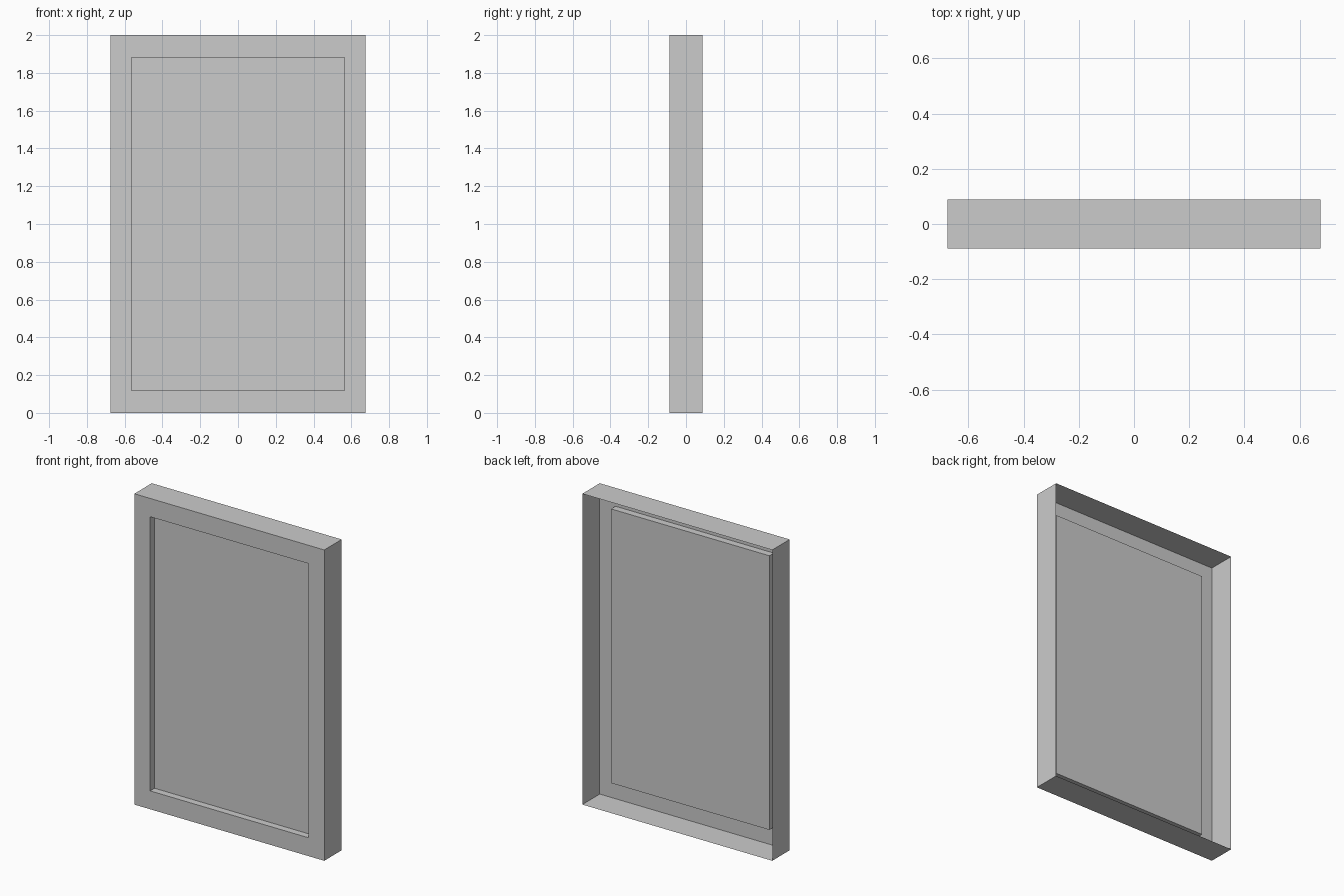
import bpy
import bmesh
from mathutils import Vector

cube = bpy.data.objects.get("Cube")
if cube:
    bpy.data.objects.remove(cube, do_unlink=True)

WIDTH, DEPTH, HEIGHT = 1.352, 0.177, 2.0
OPENING_W, OPENING_H = 1.127, 1.764
RECESS = 0.045

grey = bpy.data.materials.new("plain_grey")
grey.use_nodes = True
colour = (0.6, 0.6, 0.6, 1)
grey.diffuse_color = colour
grey.node_tree.nodes["Principled BSDF"].inputs["Base Color"].default_value = colour

bm = bmesh.new()


def extrude(face):
    """Extrude one face in place and return the new cap."""
    return bmesh.ops.extrude_discrete_faces(bm, faces=[face])["faces"][0]


# Thin shell: outer walls and front, left open at the back
bmesh.ops.create_cube(bm, size=1)
bmesh.ops.scale(bm, vec=(WIDTH, DEPTH, HEIGHT), verts=bm.verts)
back = max(bm.faces, key=lambda f: f.calc_center_median().y)
bmesh.ops.delete(bm, geom=[back], context="FACES_ONLY")

# Flat border around the front opening
front = min(bm.faces, key=lambda f: f.calc_center_median().y)
panel = extrude(front)
bmesh.ops.scale(bm, vec=(OPENING_W / WIDTH, 1, OPENING_H / HEIGHT), verts=panel.verts)

# Panel pushed back behind the border
panel = extrude(panel)
bmesh.ops.translate(bm, vec=Vector((0, RECESS, 0)), verts=panel.verts)

bmesh.ops.translate(bm, vec=Vector((0, 0, HEIGHT / 2)), verts=bm.verts)

mesh = bpy.data.meshes.new("framed_panel")
bm.to_mesh(mesh)
bm.free()
mesh.materials.append(grey)
framed_panel = bpy.data.objects.new("framed_panel", mesh)
bpy.context.collection.objects.link(framed_panel)
